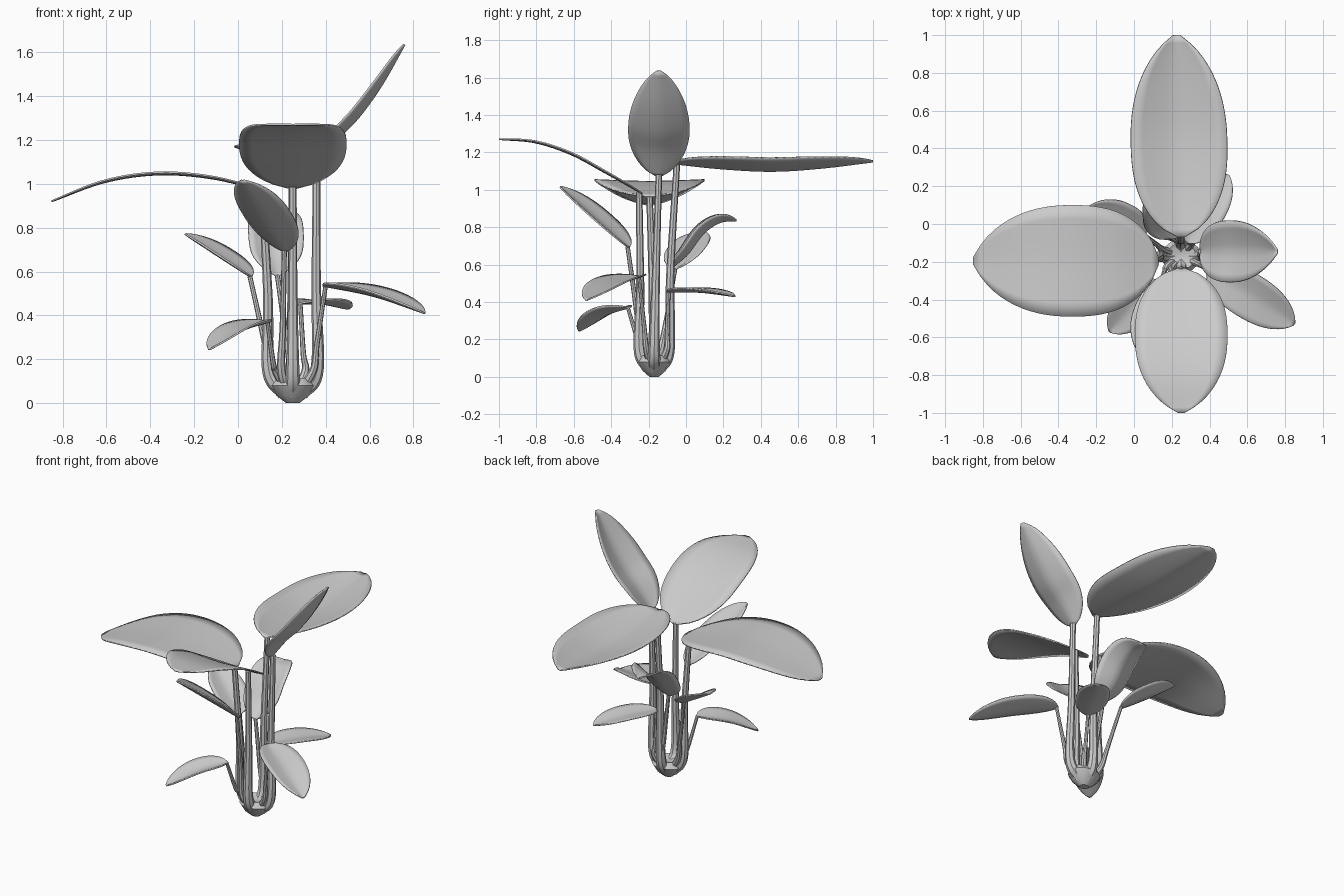
import bpy, bmesh, math
from mathutils import Vector as V

if "Cube" in bpy.data.objects:
    bpy.data.objects.remove(bpy.data.objects["Cube"])

CENTRE = V((.25, -.17, 0))   # where all stalks meet
N = 26                       # rows along each blade and stalk


def spline(p):
    """Catmull-Rom resampling of a few points."""
    p = [p[0] * 2 - p[1]] + p + [p[-1] * 2 - p[-2]]
    segs, out = len(p) - 3, []
    for k in range(N + 1):
        f = k / N * segs
        i = min(int(f), segs - 1)
        t = f - i
        a, b, c, d = p[i:i + 4]
        out.append((b * 2 + (c - a) * t + (a * 2 - b * 5 + c * 4 - d) * t * t
                    + (b * 3 - a - c * 3 + d) * t ** 3) * 0.5)
    return out


def tangent(path, k):
    return (path[min(k + 1, N)] - path[max(k - 1, 0)]).normalized()


def loft(name, rows, closed):
    """Skin rows of points into a smooth sheet or a capped tube."""
    bm = bmesh.new()
    rows = [[bm.verts.new(p) for p in r] for r in rows]
    n = len(rows[0])
    for r, s in zip(rows, rows[1:]):
        for i in range(0 if closed else 1, n):
            bm.faces.new((r[i - 1], r[i], s[i], s[i - 1]))
    if closed:
        bm.faces.new(rows[0])
        bm.faces.new(rows[-1])
    bmesh.ops.recalc_face_normals(bm, faces=bm.faces)
    me = bpy.data.meshes.new(name)
    bm.to_mesh(me)
    bm.free()
    for f in me.polygons:
        f.use_smooth = True
    me.set_sharp_from_angle(angle=math.radians(35))
    ob = bpy.data.objects.new(name, me)
    bpy.context.collection.objects.link(ob)
    return ob


def leaf(name, base, tip, bows, half, fold, foot):
    """Blade from base to tip, bowed by heights, with a stalk down to the crown."""
    base, tip = V(base), V(tip)
    axis = tip - base
    n = len(bows) + 1
    path = spline([base + axis * (i / n) + V((0, 0, h))
                   for i, h in enumerate([0] + bows + [0])])
    side = axis.cross(V((0, 0, 1))).normalized()
    rows = []
    for k, p in enumerate(path):
        s = (k / N) ** .9
        w = max(.07, (1 - abs(2 * s - 1) ** 2.4) ** .7)
        up = side.cross(tangent(path, k))
        rows.append([p + side * (half * w * u / 4) + up * (fold * w * abs(u / 4) ** 1.3)
                     for u in range(-4, 5)])
    m = loft(name + "_leaf", rows, False).modifiers.new("thickness", 'SOLIDIFY')
    m.thickness, m.offset = .008, 0

    # stalk bulges outward at the foot, then climbs to the blade
    d = V((axis.x, axis.y, 0)).normalized()
    out = CENTRE + V((d.x * .11, d.y * .08, 0))
    mid = out.lerp(V((base.x, base.y, 0)), .35)
    path = spline([CENTRE.lerp(out, .3) + V((0, 0, .05)), out + V((0, 0, .15)),
                   mid + V((0, 0, base.z * .5)), base + axis * .02])
    rings = []
    for k, p in enumerate(path):
        q = V((0, 0, 1)).rotation_difference(tangent(path, k))
        r = foot * (.42 + .58 * (1 - k / N) ** 1.6)
        rings.append([p + q @ V((r * math.cos(a * math.pi / 4), r * math.sin(a * math.pi / 4), 0))
                      for a in range(8)])
    loft(name + "_stem", rings, True)


# four big upper leaves
leaf("back_large", (.25, -.07, 1.14), (.225, 1, 1.15), [-.03, -.045, -.03], .255, .07, .042)
leaf("front_large", (.25, -.235, .98), (.25, -1, 1.27), [.035, .065, .055], .245, .01, .042)
leaf("left_large", (.13, -.195, .965), (-.85, -.195, .92), [.07, .1, .077], .295, .01, .042)
leaf("right_large", (.35, -.145, 1.07), (.76, -.145, 1.635), [-.01, -.043, -.04], .163, .045, .042)
# middle leaves
leaf("front_left_mid", (.215, -.305, .69), (.02, -.67, 1.015), [0], .125, .03, .028)
leaf("left_mid", (.06, -.06, .575), (-.24, .09, .77), [0], .11, .03, .026)
leaf("back_mid", (.18, -.08, .58), (.16, .27, .835), [.01, .06, .055], .125, .05, .028)
# low leaves
leaf("front_left_low", (.14, -.305, .37), (-.13, -.57, .245), [.02], .1, .03, .024)
leaf("front_right_low", (.39, -.245, .535), (.85, -.53, .41), [.015], .12, .035, .024)
leaf("back_right_low", (.28, -.1, .455), (.5, .26, .43), [.01], .1, .02, .024)

# root crown
loft("root_crown", [[CENTRE + V((r * math.cos(a * math.pi / 6), .85 * r * math.sin(a * math.pi / 6), z))
                     for a in range(12)]
                    for r, z in ((.03, 0), (.075, .035), (.105, .08), (.08, .115), (.03, .1))], True)
